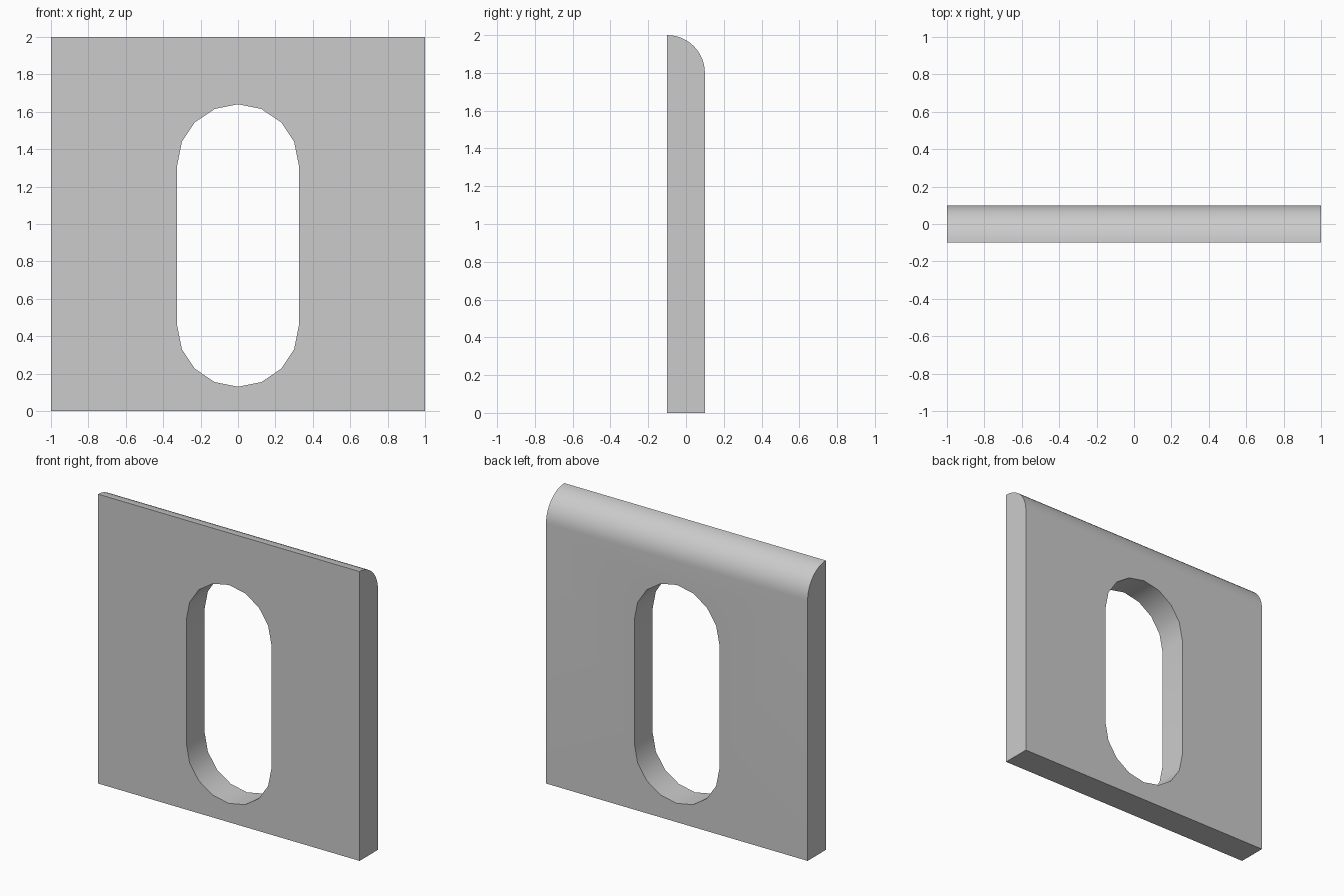
import bpy, bmesh
from math import sin, cos, pi

if "Cube" in bpy.data.objects:
    bpy.data.objects.remove(bpy.data.objects["Cube"])

W, T, H = 1.0, 0.1, 2.0          # half width, half thickness, height
R_TOP = 0.2                      # rounding of the rear top edge
SLOT_R, SLOT_LOW, SLOT_HIGH = 0.325, 0.455, 1.315


def prism(name, outline, offset):
    """Extrude a closed outline of 3D points along an offset vector."""
    bm = bmesh.new()
    face = bm.faces.new([bm.verts.new(p) for p in outline])
    ext = bmesh.ops.extrude_face_region(bm, geom=[face])
    verts = [g for g in ext["geom"] if isinstance(g, bmesh.types.BMVert)]
    bmesh.ops.translate(bm, verts=verts, vec=offset)
    bmesh.ops.recalc_face_normals(bm, faces=bm.faces)
    mesh = bpy.data.meshes.new(name)
    bm.to_mesh(mesh)
    bm.free()
    obj = bpy.data.objects.new(name, mesh)
    bpy.context.collection.objects.link(obj)
    return obj


def arc(cu, cv, r, start, end, n):
    return [(cu + r * cos(start + (end - start) * i / n),
             cv + r * sin(start + (end - start) * i / n)) for i in range(n + 1)]


# Plate: side profile with a rounded rear top edge
side = [(-T, 0), (T, 0)] + arc(-T, H - R_TOP, R_TOP, 0, pi / 2, 12)
plate = prism("slotted_plate", [(-W, y, z) for y, z in side], (2 * W, 0, 0))

# Slot cutter: upright stadium outline
stadium = arc(0, SLOT_HIGH, SLOT_R, 0, pi, 8) + arc(0, SLOT_LOW, SLOT_R, pi, 2 * pi, 8)
cutter = prism("slot_cutter", [(x, -0.3, z) for x, z in stadium], (0, 0.6, 0))
cutter.hide_render = True

# Cut the slot through the plate
cut = plate.modifiers.new("slot", "BOOLEAN")
cut.operation = "DIFFERENCE"
cut.solver = "EXACT"
cut.object = cutter
bpy.context.view_layer.objects.active = plate
plate.select_set(True)
bpy.ops.object.modifier_apply(modifier=cut.name)
bpy.data.objects.remove(cutter)

# Smooth curves, crisp edges
bpy.ops.object.shade_smooth_by_angle(angle=pi / 6)
